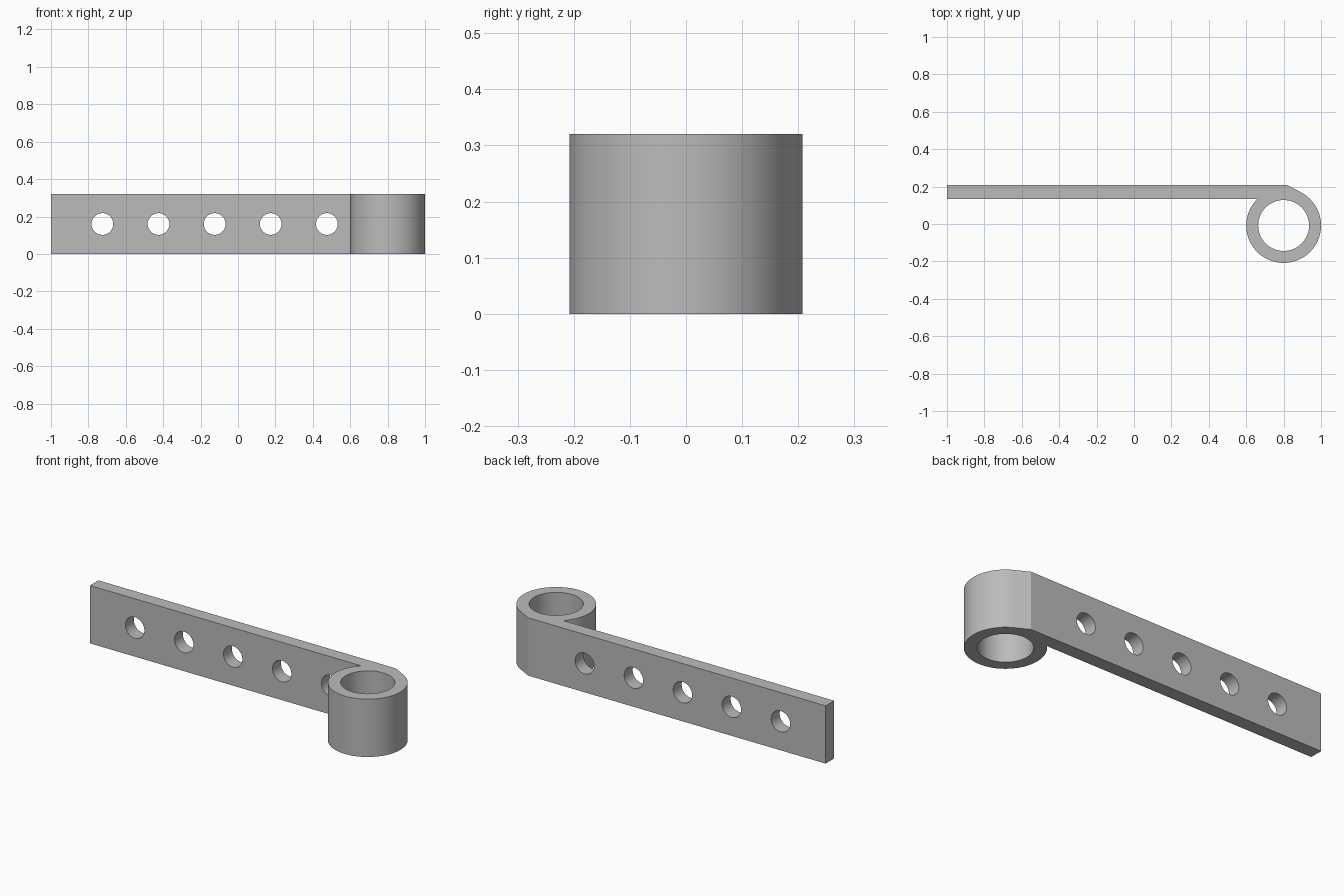
import bpy, bmesh, math
from mathutils import Vector

if "Cube" in bpy.data.objects:
    bpy.data.objects.remove(bpy.data.objects["Cube"], do_unlink=True)

HEIGHT = 0.32
CENTRE = Vector((0.8, -0.008))
OUTER, BORE = 0.2, 0.136
BACK, FRONT = 0.208, 0.134      # back and front planes of the strap

grey = bpy.data.materials.new("plain grey")
grey.use_nodes = True
colour = (0.5, 0.5, 0.5, 1)
grey.diffuse_color = colour
grey.node_tree.nodes["Principled BSDF"].inputs["Base Color"].default_value = colour


def cutter(name, radius, depth, location, rotation=(0, 0, 0), sides=64):
    bpy.ops.mesh.primitive_cylinder_add(vertices=sides, radius=radius, depth=depth,
                                        location=location, rotation=rotation)
    ob = bpy.context.object
    ob.name = name
    ob.hide_render = True
    ob.data.materials.append(grey)
    return ob


# Outline: flat strap, short tangent onto the knuckle, then round to the strap
corner = Vector((0.82, BACK))
to_corner = corner - CENTRE
start = math.atan2(to_corner.y, to_corner.x) - math.acos(OUTER / to_corner.length)
end = math.pi - math.asin((FRONT - CENTRE.y) / OUTER) - 2 * math.pi
steps = 72
outline = [Vector((-1, FRONT)), Vector((-1, BACK)), corner]
for i in range(steps + 1):
    a = start + (end - start) * i / steps
    outline.append(CENTRE + OUTER * Vector((math.cos(a), math.sin(a))))

bm = bmesh.new()
face = bm.faces.new([bm.verts.new((p.x, p.y, 0)) for p in outline])
top = bmesh.ops.extrude_face_region(bm, geom=[face])["geom"]
bmesh.ops.translate(bm, vec=(0, 0, HEIGHT),
                    verts=[v for v in top if isinstance(v, bmesh.types.BMVert)])
bmesh.ops.recalc_face_normals(bm, faces=bm.faces)
mesh = bpy.data.meshes.new("hinge_strap")
bm.to_mesh(mesh)
bm.free()
strap = bpy.data.objects.new("hinge_strap", mesh)
bpy.context.collection.objects.link(strap)
mesh.materials.append(grey)

# Pin bore and the row of screw holes
cutters = [cutter("pin_bore", BORE, 1, (CENTRE.x, CENTRE.y, HEIGHT / 2))]
for i in range(5):
    cutters.append(cutter("screw_hole", 0.058, 0.2, (-0.725 + 0.3 * i, 0.17, HEIGHT / 2),
                          (math.pi / 2, 0, 0), 48))

bpy.ops.object.select_all(action="DESELECT")
strap.select_set(True)
bpy.context.view_layer.objects.active = strap
for c in cutters:
    mod = strap.modifiers.new(c.name, "BOOLEAN")
    mod.operation = "DIFFERENCE"
    mod.solver = "EXACT"
    mod.object = c
    bpy.ops.object.modifier_apply(modifier=mod.name)
    bpy.data.objects.remove(c, do_unlink=True)

bpy.ops.object.shade_smooth_by_angle(angle=math.radians(20))
